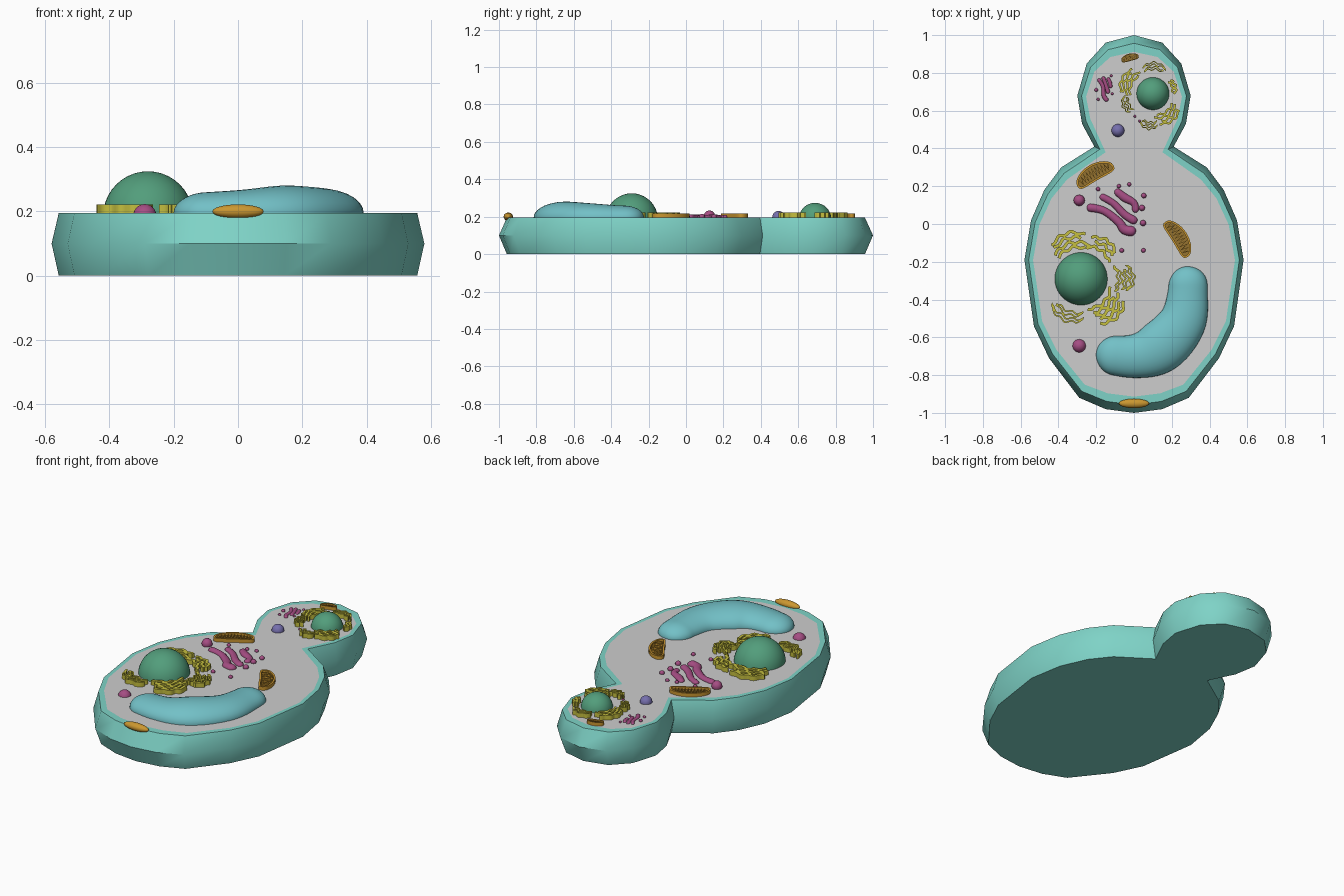
import bpy, bmesh
from math import sin, cos, pi, sqrt, radians, hypot
from mathutils import Vector

if "Cube" in bpy.data.objects:
    bpy.data.objects.remove(bpy.data.objects["Cube"])


def material(name, r, g, b):
    m = bpy.data.materials.new(name)
    m.use_nodes = True
    m.diffuse_color = (r, g, b, 1)
    m.node_tree.nodes["Principled BSDF"].inputs["Base Color"].default_value = (r, g, b, 1)
    return m


TEAL = material("teal wall", .21, .65, .57)
GREY = material("grey interior", .61, .61, .61)
GREEN = material("green nucleus", .085, .34, .20)
BLUE = material("blue vacuole", .17, .53, .57)
PINK = material("magenta", .38, .075, .23)
OLIVE = material("yellow membrane", .56, .52, .05)
GOLD = material("gold", .60, .31, .03)
BROWN = material("dark gold", .30, .17, .03)
VIOLET = material("violet", .18, .16, .42)
FLOOR = .195


def finish(name, bm, mats, angle=40):
    bmesh.ops.recalc_face_normals(bm, faces=bm.faces)
    mesh = bpy.data.meshes.new(name)
    bm.to_mesh(mesh)
    bm.free()
    for m in mats:
        mesh.materials.append(m)
    mesh.shade_smooth()
    mesh.set_sharp_from_angle(angle=radians(angle))
    obj = bpy.data.objects.new(name, mesh)
    bpy.context.collection.objects.link(obj)
    return obj


def ball(name, x, y, z, size, mat, segs=24):
    bm = bmesh.new()
    bmesh.ops.create_uvsphere(bm, u_segments=segs, v_segments=segs // 2, radius=1)
    obj = finish(name, bm, [mat], 60)
    obj.location = (x, y, z)
    obj.scale = size if isinstance(size, tuple) else (size,) * 3
    return obj


def bridge(bm, a, b, mat=0):
    n = len(a)
    for i in range(n):
        bm.faces.new((a[i], a[(i + 1) % n], b[(i + 1) % n], b[i])).material_index = mat


def normals(pts, closed):
    """Mitred side direction at each point of a flat path."""
    out, n = [], len(pts)
    for i in range(n):
        p = pts[i]
        a = pts[i - 1] if closed or i else p
        b = pts[(i + 1) % n] if closed or i < n - 1 else p
        d1, d2 = (p - a).normalized(), (b - p).normalized()
        t = (d1 + d2).normalized()
        k = 1 if not (d1.length and d2.length) else max(.6, abs(t.dot(d1)))
        out.append(Vector((-t.y, t.x)) / k)
    return out


def stroke(bm, pts, w, top, closed=False, mat=0):
    """Upright ribbon of width w standing on the floor."""
    rows = []
    for p, n in zip(pts, normals(pts, closed)):
        l, r = p + n * w / 2, p - n * w / 2
        rows.append([bm.verts.new((q.x, q.y, z)) for q, z in
                     ((l, FLOOR - .005), (l, top), (r, top), (r, FLOOR - .005))])
    for i in range(len(rows) if closed else len(rows) - 1):
        bridge(bm, rows[i], rows[(i + 1) % len(rows)], mat)
    if not closed:
        bm.faces.new(rows[0]).material_index = mat
        bm.faces.new(rows[-1]).material_index = mat


def blob(name, pts, mat, flat=1, n=28, sides=20):
    """Round-ended tube through (x, y, radius) points."""
    ctrl = [Vector(p) for p in pts]
    ctrl = [2 * ctrl[0] - ctrl[1]] + ctrl + [2 * ctrl[-1] - ctrl[-2]]
    spans, path = len(pts) - 1, []
    for i in range(n + 1):
        u = (1 - cos(pi * i / n)) / 2 * spans
        k = min(int(u), spans - 1)
        t = u - k
        a, b, c, d = ctrl[k:k + 4]
        path.append(.5 * (2 * b + (c - a) * t + (2 * a - 5 * b + 4 * c - d) * t ** 2
                          + (3 * b - a - 3 * c + d) * t ** 3))
    flat_path = [p.to_2d() for p in path]
    bm, rings = bmesh.new(), []
    for p, nrm in zip(path, normals(flat_path, False)):
        nrm.normalize()
        r = p.z
        for tip in (path[0], path[-1]):
            k = min(1, hypot(p.x - tip.x, p.y - tip.y) / tip.z)
            r *= sqrt(max(0, 1 - (1 - k) ** 2))
        rings.append([bm.verts.new((p.x + nrm.x * r * cos(a), p.y + nrm.y * r * cos(a),
                                    FLOOR + r * flat * sin(a)))
                      for a in [2 * pi * j / sides for j in range(sides)]])
    for a, b in zip(rings, rings[1:]):
        bridge(bm, a, b)
    bmesh.ops.remove_doubles(bm, verts=bm.verts, dist=1e-5)
    return finish(name, bm, [mat], 70)


# Cell wall: mother and bud in one outline, with a flat grey cut face
half = [(.15, -.98), (.29, -.92), (.45, -.71), (.53, -.54), (.58, -.19), (.545, .02),
        (.475, .18), (.385, .3), (.21, .41), (.275, .53), (.3, .68), (.25, .85), (.15, .96)]
outline = [(0, -1)] + half + [(0, 1)] + [(-x, y) for x, y in reversed(half)]
outline = [Vector(p) for p in outline]
inward = normals(outline, True)
bm, rings = bmesh.new(), []
for d, z in ((.022, 0), (0, .1), (.022, FLOOR), (.045, FLOOR)):
    rings.append([bm.verts.new((p.x + n.x * d, p.y + n.y * d * 1.9, z))
                  for p, n in zip(outline, inward)])
for a, b in zip(rings, rings[1:]):
    bridge(bm, a, b)
bm.faces.new(rings[0])
bm.faces.new(rings[-1]).material_index = 1
finish("cell_body", bm, [TEAL, GREY], 40)

# Nuclei, vacuole, scar and single vesicles
MOTHER, BUD = (-.28, -.29), (.10, .69)
ball("mother_nucleus", *MOTHER, .185, .14, GREEN, 40)
ball("bud_nucleus", *BUD, .187, .087, GREEN, 32)
blob("vacuole", [(.28, -.225, .1), (.285, -.36, .105), (.255, -.52, .125),
                 (.14, -.65, .138), (0, -.70, .115), (-.2, -.685, .095)], BLUE, .62, 48, 32)
ball("bud_scar", 0, -.95, .2, (.08, .025, .022), GOLD)
ball("lipid_vesicle", -.29, -.645, .187, .036, PINK)
ball("bud_vacuole", -.085, .495, .197, .034, VIOLET)


# Folded membranes around each nucleus
def membranes(name, centre, groups, width):
    bm = bmesh.new()
    for theta, dist, length, count, gap, loop in groups:
        a = radians(theta)
        out, along = Vector((cos(a), sin(a))), Vector((sin(a), -cos(a)))

        def place(t, off):
            return Vector(centre) + along * (t * length / 2) + out * (dist + off)
        for k in range(count):
            base = (k - (count - 1) / 2) * gap
            steps = 18
            ts = [2 * i / steps - 1 for i in range(steps + 1)]
            ts = [t * (.8 + .2 * ((k + count) % 2)) + .08 * sin(k * 2.3) for t in ts]
            mid = [base + length * (.06 - .2 * t * t) + width * .45 * sin(9 * t + k * 1.7)
                   for t in ts]
            if loop:
                fat = [gap * .27 * sqrt(max(.1, 1 - (2 * i / steps - 1) ** 2))
                       for i in range(steps + 1)]
                path = [place(t, m + f) for t, m, f in zip(ts, mid, fat)]
                path += [place(t, m - f) for t, m, f in zip(ts, mid, fat)][::-1]
                stroke(bm, path, width * .5, .222, True)
            else:
                stroke(bm, [place(t, m) for t, m in zip(ts, mid)], width, .222)
    finish(name, bm, [OLIVE], 45)


membranes("mother_membranes", MOTHER, [
    (109, .2, .19, 4, .027, False), (55, .205, .15, 3, .03, False),
    (0, .23, .13, 3, .034, True), (-47, .215, .17, 5, .026, False),
    (-111, .2, .18, 2, .036, True)], .016)
membranes("bud_membranes", BUD, [
    (155, .145, .14, 4, .019, False), (88, .14, .12, 2, .024, True),
    (20, .113, .075, 2, .017, False), (-54, .14, .13, 4, .019, False),
    (203, .15, .09, 2, .024, True), (263, .165, .09, 2, .024, True)], .011)

# Stacked sacs with their vesicles
sacs = {
    "mother_sac_lower": [(-.25, .09, .022), (-.16, .07, .02), (-.08, .01, .022),
                         (-.05, -.03, .025), (.01, -.04, .028)],
    "mother_sac_middle": [(-.18, .15, .018), (-.11, .11, .018), (-.05, .05, .02), (.015, .01, .022)],
    "mother_sac_upper": [(-.10, .18, .018), (-.05, .14, .022), (0, .11, .018), (.01, .06, .018)],
    "bud_sac_left": [(-.19, .77, .01), (-.165, .73, .01), (-.16, .68, .011), (-.14, .65, .012)],
    "bud_sac_middle": [(-.165, .78, .01), (-.15, .74, .01), (-.135, .69, .011)],
    "bud_sac_right": [(-.14, .775, .009), (-.128, .75, .01), (-.122, .72, .009)],
}
for name, pts in sacs.items():
    blob(name, pts, PINK, .8, 24, 12)
vesicles = [(-.29, .125, .03), (.042, .085, .016), (.052, .15, .014), (.048, .005, .016),
            (-.025, .21, .011), (-.08, .2, .011), (-.19, .185, .011), (-.065, -.14, .012),
            (.05, -.14, .012), (-.2, .71, .01), (-.19, .66, .008), (-.115, .69, .007),
            (-.12, .785, .007), (.005, .57, .007), (.03, .545, .007)]
for i, (x, y, r) in enumerate(vesicles):
    ball(f"vesicle_{i + 1}", x, y, FLOOR + r * .3, r, PINK, 12)


# Cut-open mitochondria: gold rim, dark floor and zigzag folds
def mitochondrion(name, x, y, angle, length, width, bend):
    a = radians(angle)
    ux, uy = Vector((cos(a), sin(a))), Vector((-sin(a), cos(a)))

    def place(s, v):
        return Vector((x, y)) + ux * s * length / 2 + uy * (v * width / 2 + bend * (.4 - s * s))
    bm = bmesh.new()
    ring = []
    for i in range(32):
        c, s = cos(2 * pi * i / 32), sin(2 * pi * i / 32)
        ring.append(place(c, abs(s) ** .7 * (1 if s > 0 else -1)))
    stroke(bm, ring, width * .14, .216, True)
    bm.faces.new([bm.verts.new((p.x, p.y, .202)) for p in ring]).material_index = 1
    folds = [place(-.82 + 1.64 * i / 20, .62 * (-1) ** i * sqrt(1 - (.082 * i - .82) ** 2))
             for i in range(21)]
    stroke(bm, folds, width * .09, .212)
    finish(name, bm, [GOLD, BROWN], 45)


mitochondrion("mother_mitochondrion_left", -.21, .265, 30, .21, .078, .02)
mitochondrion("mother_mitochondrion_right", .235, -.075, -58, .21, .075, .02)
mitochondrion("bud_mitochondrion", -.022, .88, 15, .09, .034, .006)
